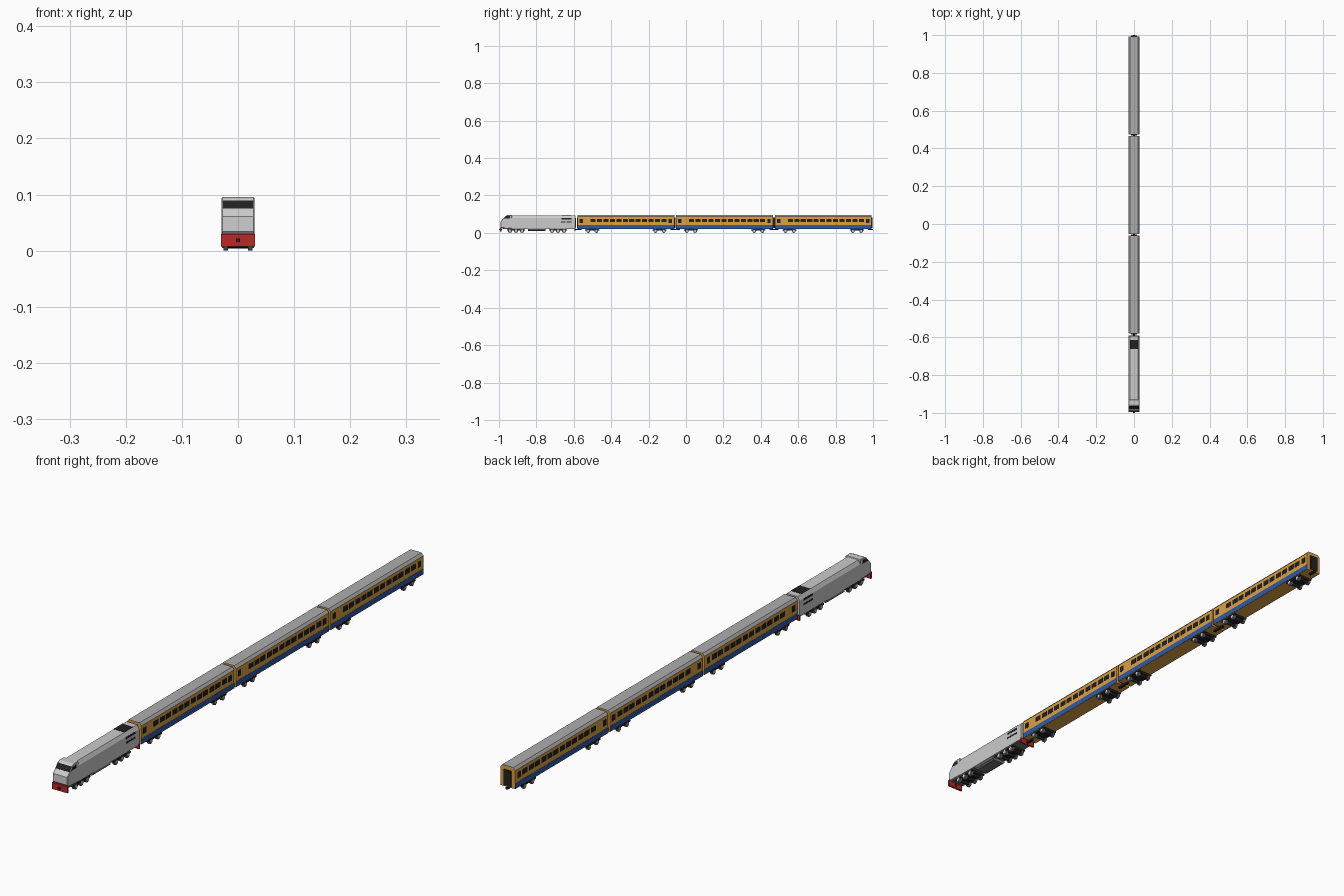
import bpy, bmesh, math
from mathutils import Matrix

if "Cube" in bpy.data.objects:
    bpy.data.objects.remove(bpy.data.objects["Cube"])


def material(name, rgb):
    m = bpy.data.materials.new(name)
    m.diffuse_color = (*rgb, 1)
    m.use_nodes = True
    m.node_tree.nodes["Principled BSDF"].inputs["Base Color"].default_value = m.diffuse_color
    return m


ORANGE = material("orange", (0.72, 0.36, 0.06))
BLUE = material("blue", (0.03, 0.10, 0.36))
RED = material("red", (0.50, 0.02, 0.02))
BLACK = material("black", (0.015, 0.015, 0.015))
ROOF = material("roof_grey", (0.42, 0.42, 0.42))
LIGHT = material("light_grey", (0.6, 0.6, 0.6))
DARK = material("dark_grey", (0.16, 0.16, 0.16))


def finish(name, bm, mat):
    bmesh.ops.recalc_face_normals(bm, faces=bm.faces)
    me = bpy.data.meshes.new(name)
    bm.to_mesh(me)
    bm.free()
    me.materials.append(mat)
    ob = bpy.data.objects.new(name, me)
    bpy.context.collection.objects.link(ob)
    return ob


def boxes(name, mat, spans):
    """Object made of boxes given as (x0, x1, y0, y1, z0, z1)."""
    bm = bmesh.new()
    for x0, x1, y0, y1, z0, z1 in spans:
        mx = (Matrix.Translation(((x0 + x1) / 2, (y0 + y1) / 2, (z0 + z1) / 2))
              @ Matrix.Diagonal((x1 - x0, y1 - y0, z1 - z0, 1)))
        bmesh.ops.create_cube(bm, size=1, matrix=mx)
    return finish(name, bm, mat)


def both_sides(x0, x1, *rest):
    return [(x0, x1, *rest), (-x1, -x0, *rest)]


def prism(name, mat, pts, a, b, axis):
    """Extrude a profile: (x, z) points along y, or (y, z) points along x."""
    bm = bmesh.new()
    vs = [bm.verts.new((p, a, q) if axis == 'y' else (a, p, q)) for p, q in pts]
    face = bm.faces.new(vs)
    ext = bmesh.ops.extrude_face_region(bm, geom=[face])
    new = [v for v in ext["geom"] if isinstance(v, bmesh.types.BMVert)]
    d = (0, b - a, 0) if axis == 'y' else (b - a, 0, 0)
    bmesh.ops.translate(bm, verts=new, vec=d)
    return finish(name, bm, mat)


def mirrored(half):
    """Closed cross-section from its right half, listed bottom to top."""
    return half + [(-x, z) for x, z in reversed(half)]


def cylinders(name, mat, items, sides=14):
    """Cylinders along x given as (x, y, z, radius, length)."""
    bm = bmesh.new()
    for x, y, z, r, length in items:
        bmesh.ops.create_cone(
            bm, cap_ends=True, segments=sides, radius1=r, radius2=r, depth=length,
            matrix=Matrix.Translation((x, y, z)) @ Matrix.Rotation(math.pi / 2, 4, 'Y'))
    return finish(name, bm, mat)


def bogie(name, y, offsets, r):
    half = max(offsets) + 0.016
    boxes(name + "_frame", BLACK, [(-0.020, 0.020, y - half + 0.006, y + half - 0.006, 0.012, 0.026)]
          + both_sides(0.024, 0.027, y - half, y + half, 0.013, 0.019))
    cylinders(name + "_wheels", DARK,
              [(s * 0.022, y + o, r, r, 0.008) for o in offsets for s in (-1, 1)])
    cylinders(name + "_axles", BLACK, [(0, y + o, r, r * 0.6, 0.04) for o in offsets])
    cylinders(name + "_axle_boxes", LIGHT,
              [(s * 0.027, y + o, r, r * 0.6, 0.003) for o in offsets for s in (-1, 1)], 10)


# --- locomotive ---
prism("loco_body", LIGHT, mirrored([(0.029, 0.024), (0.029, 0.080), (0.021, 0.0935)]),
      -0.932, -0.592, 'y')
nose = [(-0.984, 0.026), (-0.992, 0.034), (-0.991, 0.061), (-0.985, 0.068),
        (-0.961, 0.093), (-0.955, 0.0955), (-0.930, 0.0955), (-0.930, 0.024)]
cab = prism("loco_cab", LIGHT, nose, -0.0292, 0.0292, 'x')
bev = cab.modifiers.new("roof_edges", 'BEVEL')
bev.width = 0.002
bev.segments = 1
bev.limit_method = 'ANGLE'
bev.angle_limit = math.radians(60)

# windscreen lies on the sloping nose face
prism("windscreen", BLACK, [(-0.9790, 0.0748), (-0.9795, 0.0753), (-0.9655, 0.0897), (-0.9645, 0.0892)],
      -0.027, 0.027, 'x')
side_window = [(-0.973, 0.077), (-0.963, 0.089), (-0.942, 0.089), (-0.942, 0.077)]
for s, side in ((1, "right"), (-1, "left")):
    prism("cab_window_" + side, BLACK, side_window, s * 0.028, s * 0.0297, 'x')

boxes("side_vents", BLACK,
      both_sides(0.028, 0.0296, -0.665, -0.613, 0.072, 0.080)
      + both_sides(0.028, 0.0296, -0.667, -0.645, 0.056, 0.062)
      + both_sides(0.028, 0.0296, -0.640, -0.613, 0.056, 0.062))
boxes("roof_grille", BLACK, [(-0.021, 0.021, -0.663, -0.615, 0.092, 0.0945)])
boxes("loco_rear_door", BLACK, [(-0.013, 0.013, -0.594, -0.589, 0.03, 0.08)])
boxes("end_ploughs", RED, [(-0.030, 0.030, -0.994, -0.987, 0.007, 0.030),
                           (-0.030, 0.030, -0.595, -0.590, 0.010, 0.029)])
boxes("loco_couplers", BLACK, [(-0.004, 0.004, -1.0, -0.985, 0.015, 0.022),
                               (-0.004, 0.004, -0.595, -0.585, 0.015, 0.022)])
prism("fuel_tank", DARK, mirrored([(0.020, 0.010), (0.027, 0.015), (0.027, 0.026)]),
      -0.845, -0.750, 'y')
boxes("loco_underframe", DARK, [(-0.026, 0.026, -0.98, -0.60, 0.021, 0.025)])
for label, y in (("front", -0.909), ("rear", -0.684)):
    bogie("loco_bogie_" + label, y, (-0.032, 0, 0.032), 0.011)

# --- coaches ---
HALF = 0.259
for i, c in enumerate((-0.321, 0.2065, 0.734), 1):
    n = f"coach_{i}_"
    y0, y1 = c - HALF, c + HALF
    prism(n + "body", ORANGE, mirrored([(0.0285, 0.021), (0.0285, 0.087), (0.021, 0.094)]), y0, y1, 'y')
    prism(n + "roof", ROOF, [(0.029, 0.0865), (0.0215, 0.0955), (-0.0215, 0.0955), (-0.029, 0.0865),
                             (-0.027, 0.0865), (-0.020, 0.0935), (0.020, 0.0935), (0.027, 0.0865)],
          y0, y1, 'y')
    boxes(n + "stripes", BLUE, both_sides(0.028, 0.0291, y0, y1, 0.0215, 0.041))
    wins = []
    for k in range(12):
        w = c - 0.176 + k * 0.0345
        wins += both_sides(0.028, 0.0291, w - 0.0135, w + 0.0135, 0.057, 0.075)
    for d in (-0.239, 0.237):
        wins += both_sides(0.028, 0.0291, c + d - 0.009, c + d + 0.009, 0.054, 0.075)
    boxes(n + "windows", BLACK, wins)
    boxes(n + "gangways", BLACK, [(-0.015, 0.015, y0 - 0.004, y0 + 0.004, 0.026, 0.081),
                                  (-0.015, 0.015, y1 - 0.004, y1 + 0.004, 0.026, 0.081)])
    boxes(n + "couplers", BLACK, [(-0.004, 0.004, y0 - 0.007, y0 + 0.02, 0.015, 0.022),
                                  (-0.004, 0.004, y1 - 0.02, y1 + 0.007, 0.015, 0.022)])
    for label, d in (("front", -0.18), ("rear", 0.18)):
        bogie(n + "bogie_" + label, c + d, (-0.022, 0.022), 0.010)
